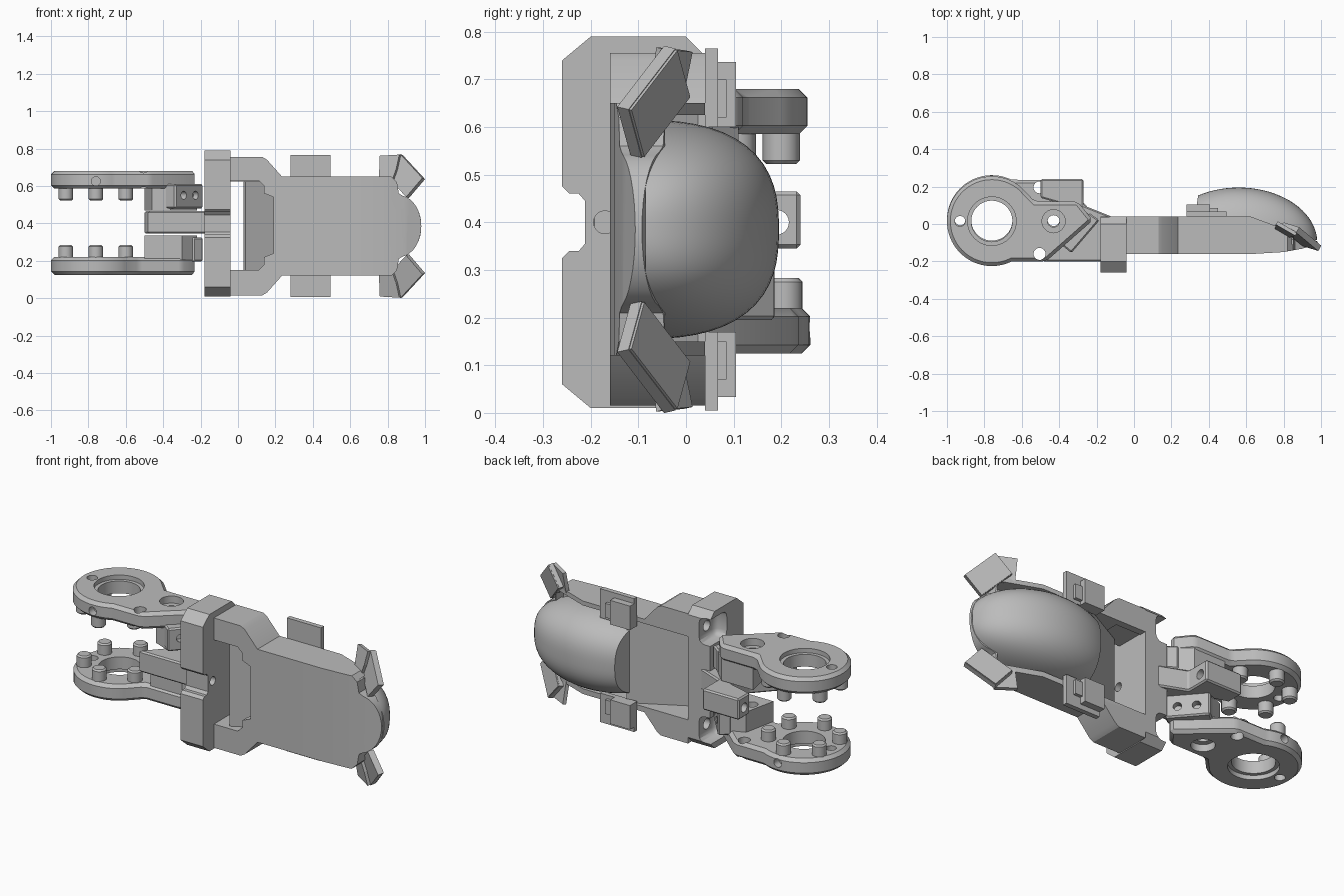
import bpy, bmesh
from math import sin, cos, radians, copysign, pi
from mathutils import Matrix, Vector

cube = bpy.data.objects.get("Cube")
if cube:
    bpy.data.objects.remove(cube)

grey = bpy.data.materials.new("machined_grey")
grey.use_nodes = True
grey.diffuse_color = (0.5, 0.5, 0.5, 1)
grey.node_tree.nodes["Principled BSDF"].inputs["Base Color"].default_value = (0.5, 0.5, 0.5, 1)


def finish(name, bm):
    bmesh.ops.recalc_face_normals(bm, faces=bm.faces)
    mesh = bpy.data.meshes.new(name)
    bm.to_mesh(mesh)
    bm.free()
    ob = bpy.data.objects.new(name, mesh)
    bpy.context.collection.objects.link(ob)
    mesh.materials.append(grey)
    return ob


def prism(name, pts, axis, lo, hi):
    """Extrude a 2D outline along an axis."""
    place = {"x": lambda a, b: (lo, a, b), "y": lambda a, b: (a, lo, b), "z": lambda a, b: (a, b, lo)}[axis]
    bm = bmesh.new()
    face = bm.faces.new([bm.verts.new(place(a, b)) for a, b in pts])
    out = bmesh.ops.extrude_face_region(bm, geom=[face])
    shift = Vector([hi - lo if axis == k else 0 for k in "xyz"])
    bmesh.ops.translate(bm, vec=shift, verts=[v for v in out["geom"] if isinstance(v, bmesh.types.BMVert)])
    return finish(name, bm)


def box(name, x0, x1, y0, y1, z0, z1):
    return prism(name, [(x0, y0), (x1, y0), (x1, y1), (x0, y1)], "z", z0, z1)


def arc(cx, cy, r, a0, a1, n):
    return [(cx + r * cos(radians(a0 + (a1 - a0) * i / n)),
             cy + r * sin(radians(a0 + (a1 - a0) * i / n))) for i in range(n + 1)]


def rod(name, a, b, r, axis, lo, hi, n=24):
    return prism(name, arc(a, b, r, 0, 360 - 360 / n, n - 1), axis, lo, hi)


def apply(ob, mod):
    bpy.context.view_layer.objects.active = ob
    bpy.ops.object.modifier_apply(modifier=mod.name)


def cut(ob, *cutters):
    for c in cutters:
        mod = ob.modifiers.new("cut", "BOOLEAN")
        mod.operation, mod.solver, mod.object = "DIFFERENCE", "EXACT", c
        apply(ob, mod)
        bpy.data.objects.remove(c)
    return ob


def bevel(ob, width, segments=1):
    mod = ob.modifiers.new("edge", "BEVEL")
    mod.width, mod.segments, mod.limit_method = width, segments, "ANGLE"
    mod.angle_limit = radians(40)
    apply(ob, mod)
    return ob


def smooth(ob):
    bpy.ops.object.select_all(action="DESELECT")
    ob.select_set(True)
    bpy.context.view_layer.objects.active = ob
    bpy.ops.object.shade_smooth_by_angle(angle=radians(30))


def copy(ob, name, matrix):
    new = ob.copy()
    new.data = ob.data.copy()
    new.name = name
    new.data.transform(matrix)
    new.data.update()
    if matrix.determinant() < 0:
        new.data.flip_normals()
    bpy.context.collection.objects.link(new)


# Upper joint: ring with an arm, bored and countersunk
CX, CY = -0.76, 0.015
outline = arc(CX, CY, 0.24, 50, 296, 44) + [(-0.47, -0.2), (-0.22, 0.02), (-0.3, 0.12), (-0.53, 0.12)]
ring = bevel(prism("upper_joint_plate", outline, "z", 0.585, 0.68), 0.018)
cut(ring,
    rod("c", CX, CY, 0.11, "z", 0.5, 0.8, 40),
    rod("c", CX, CY, 0.13, "z", 0.655, 0.8, 40),
    rod("c", -0.93, CY, 0.028, "z", 0.5, 0.8),
    rod("c", -0.43, CY, 0.032, "z", 0.5, 0.8),
    rod("c", -0.43, CY, 0.062, "z", 0.64, 0.8),
    rod("c", -0.505, -0.16, 0.032, "z", 0.5, 0.8),
    rod("c", CX, 0.625, 0.024, "y", -0.4, -0.18))
upper = [ring]

# Lug under the arm, and the slanted bar with two screw holes
lug = prism("upper_lug", [(-0.5, 0.11), (-0.3, 0.11), (-0.22, 0.03), (-0.36, -0.12), (-0.46, -0.08)],
            "z", 0.47, 0.6)
cut(lug, rod("c", -0.43, CY, 0.032, "z", 0.4, 0.7))
bar = bevel(prism("upper_slanted_bar", [(-0.39, -0.11), (-0.24, 0.06), (-0.185, 0.02), (-0.335, -0.155)],
                  "z", 0.48, 0.61), 0.008)
for t in (0.3, 0.72):
    hole = rod("c", 0, 0, 0.022, "z", -0.04, 0.04)
    spot = Vector((-0.335 + 0.15 * t, -0.155 + 0.175 * t, 0.55))
    normal = Vector((0.175, -0.15, 0))
    hole.data.transform(Matrix.Translation(spot) @ normal.to_track_quat("Z", "Y").to_matrix().to_4x4())
    cut(bar, hole)
upper += [lug, bar]

# Pegs on the inner side of the ring
for i in range(6):
    a = radians(30 + 60 * i)
    peg = rod("upper_peg_%d" % (i + 1), CX + 0.185 * cos(a), CY + 0.185 * sin(a), 0.039, "z", 0.522, 0.6, 16)
    upper.append(bevel(peg, 0.008))

# Lower joint is the same assembly turned half a turn about the long axis
centre = Matrix.Translation((0, 0.018, 0.4025))
turn = centre @ Matrix.Rotation(pi, 4, "X") @ centre.inverted()
for ob in upper:
    smooth(ob)
    copy(ob, ob.name.replace("upper", "lower"), turn)

# Central link between the two joints
link = prism("central_link", [(-0.49, -0.2), (-0.12, -0.2), (-0.12, 0.04), (-0.27, 0.1), (-0.27, 0.24),
                              (-0.5, 0.24), (-0.5, 0.14), (-0.36, 0.1), (-0.36, -0.06)], "z", 0.345, 0.465)
bevel(link, 0.008)
cut(link, rod("c", 0.19, 0.4, 0.026, "x", -0.6, -0.2))
smooth(link)

# Upright bracket with a front notch and two shallow corner pockets
half = [(0.04, 0.75), (0, 0.79), (-0.2, 0.79), (-0.26, 0.74), (-0.26, 0.475), (-0.245, 0.46), (-0.225, 0.46),
        (-0.212, 0.445)]
profile = half + [(y, 0.8 - z) for y, z in reversed(half)]
bracket = prism("upright_bracket", profile, "x", -0.18, -0.04)
for z in (0.68, 0.12):
    pocket = bevel(box("c", -0.3, -0.11, -0.11, 0.2, z - 0.075, z + 0.075), 0.035, 3)
    cut(bracket, pocket, rod("c", -0.03, z, 0.03, "x", -0.2, -0.06))
cut(bracket, rod("c", -0.17, 0.4, 0.024, "x", -0.3, 0.1))
smooth(bracket)

# Tray-shaped body with a rounded tip, open at the back
half = [(-0.04, 0.755), (0.13, 0.755), (0.155, 0.74), (0.235, 0.65), (0.82, 0.65), (0.85, 0.62), (0.86, 0.56)]
tip = [(0.86 + 0.12 * cos(radians(a)), 0.385 + 0.165 * sin(radians(a))) for a in range(80, -81, -10)]
body = prism("body_tray", half + tip + [(x, 0.77 - z) for x, z in reversed(half)], "y", -0.16, 0.04)
window = [(0.11, 0.15), (0.14, 0.18), (0.14, 0.22), (0.19, 0.24), (0.19, 0.54), (0.14, 0.56), (0.14, 0.6),
          (0.11, 0.63), (-0.1, 0.63), (-0.1, 0.15)]
cut(body,
    box("c", -0.1, 0.85, -0.11, 0.2, 0.15, 0.625),
    prism("c", window, "y", -0.3, 0),
    prism("c", [(0.62, 0.041), (1.0, -0.1), (1.2, 0.3), (0.62, 0.3)], "z", -0.1, 1),
    prism("c", [(0.62, -0.161), (0.8, -0.15), (0.9, -0.132), (1.0, -0.1), (1.0, -0.3), (0.62, -0.3)],
          "z", -0.1, 1))
smooth(body)

# Slanted panel rising from the window to the pad
prism("window_panel", [(0.03, -0.115), (0.34, 0.05), (0.34, 0.025), (0.04, -0.135)], "z", 0.15, 0.625)

# Domed pad: a sphere with squared-off sections, trimmed at its base and inner end
bm = bmesh.new()
bmesh.ops.create_uvsphere(bm, u_segments=64, v_segments=40, radius=1)
bmesh.ops.rotate(bm, verts=bm.verts, matrix=Matrix.Rotation(pi / 2, 3, "Y"))
for v in bm.verts:
    x, y, z = v.co
    r = max((y * y + z * z) ** 0.5, 1e-6)
    norm = (abs(y / r) ** 2.6 + abs(z / r) ** 2.6) ** (1 / 2.6)
    v.co = (0.56 + 0.42 * x, -0.1 + 0.295 * y / norm, 0.385 + 0.23 * z / (r ** 0.2 * norm))
for co, no in (((0.335, 0.1, 0), (-1, 0.15, 0)), ((0, -0.085, 0), (0, -1, 0))):
    geom = bm.verts[:] + bm.edges[:] + bm.faces[:]
    out = bmesh.ops.bisect_plane(bm, geom=geom, plane_co=co, plane_no=no, clear_outer=True)
    bmesh.ops.edgeloop_fill(bm, edges=[e for e in out["geom_cut"] if isinstance(e, bmesh.types.BMEdge)])
smooth(finish("domed_pad", bm))

# Side tabs, mirrored top to bottom
tabs = [box("top_side_tab", 0.28, 0.495, 0.04, 0.067, 0.6, 0.765),
        box("top_side_tab_cover", 0.28, 0.405, 0.067, 0.105, 0.6, 0.737),
        box("top_side_tab_latch", 0.405, 0.45, 0.067, 0.085, 0.62, 0.7)]

# Tilted tip plates, each with a web reaching back to the body
along = Vector((0.12, -0.1, -0.13)).normalized()
across = Vector((0.09, -0.03, 0.1)).normalized()
out = along.cross(across).normalized()
across = out.cross(along)
frame = Matrix((along, across, out)).transposed().to_4x4()
place = Matrix.Translation((0.885, -0.078, 0.655)) @ frame
side = copysign(1, out.y)
base = cut(box("top_tip_plate", -0.1, 0.1, -0.068, 0.068, -0.024, 0.004),
           box("c", -0.035, 0.035, -0.025, 0.025, -0.05 * side, -0.012 * side))
pad = box("top_tip_pad", -0.098, 0.098, -0.066, 0.066, 0.004 * side, 0.03 * side)
web = prism("top_tip_web", [(-0.094, -0.104), (-0.18, -0.017), (-0.093, 0.066), (-0.05, 0), (-0.02, -0.066)],
            "z", -0.02 * side, 0)
for ob in (base, pad, web):
    ob.data.transform(place)
    tabs.append(ob)
mirror = Matrix.Translation((0, 0, 0.77)) @ Matrix.Diagonal((1, 1, -1, 1))
for ob in tabs:
    copy(ob, ob.name.replace("top", "bottom"), mirror)
